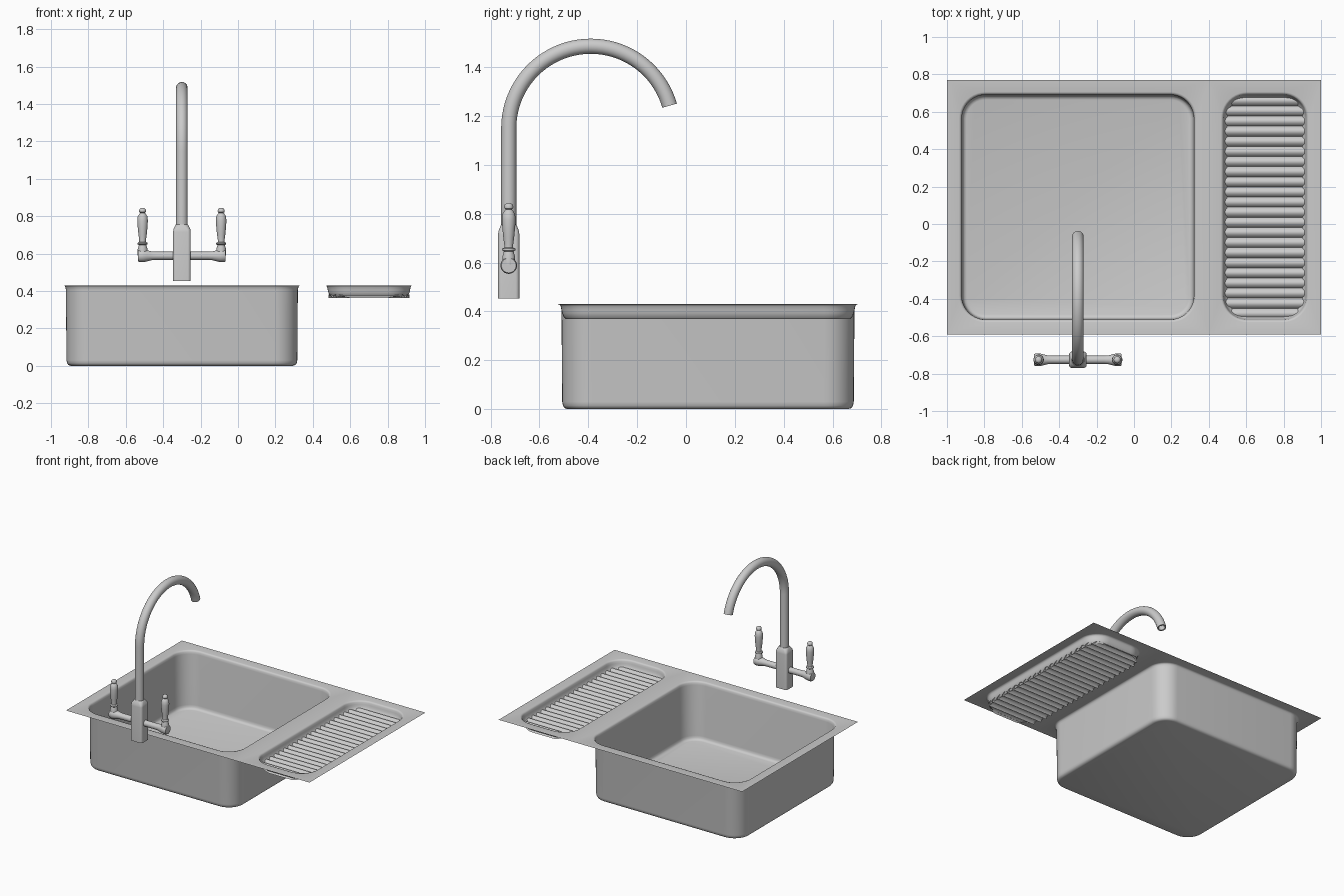
import bpy, bmesh, math
from mathutils import Matrix, Vector

if "Cube" in bpy.data.objects:
    bpy.data.objects.remove(bpy.data.objects["Cube"])


def make(name, bm, angle=50):
    bmesh.ops.remove_doubles(bm, verts=bm.verts, dist=0.0002)
    me = bpy.data.meshes.new(name)
    bm.to_mesh(me)
    bm.free()
    ob = bpy.data.objects.new(name, me)
    bpy.context.collection.objects.link(ob)
    bpy.ops.object.select_all(action='DESELECT')
    ob.select_set(True)
    bpy.context.view_layer.objects.active = ob
    bpy.ops.object.shade_smooth_by_angle(angle=math.radians(angle))
    return ob


def loft(name, rings, cap_start=False, cap_end=False, angle=50):
    """Skin a list of closed rings that all have the same point count."""
    bm = bmesh.new()
    loops = [[bm.verts.new(p) for p in r] for r in rings]
    n = len(rings[0])
    for a, b in zip(loops, loops[1:]):
        for i in range(n):
            j = (i + 1) % n
            bm.faces.new((a[i], a[j], b[j], b[i]))
    if cap_start:
        bm.faces.new(loops[0][::-1])
    if cap_end:
        bm.faces.new(loops[-1])
    return make(name, bm, angle)


def rounded_rect(cx, cy, hx, hy, r, z, seg=10):
    pts = []
    for k, (sx, sy) in enumerate(((1, 1), (-1, 1), (-1, -1), (1, -1))):
        for i in range(seg + 1):
            a = math.pi / 2 * (k + i / seg)
            pts.append((cx + sx * (hx - r) + r * math.cos(a),
                        cy + sy * (hy - r) + r * math.sin(a), z))
    return pts


def lathe(name, profile, matrix, seg=28):
    """Turn (radius, height) points round the local z axis."""
    rings = [[matrix @ Vector((r * math.cos(2 * math.pi * i / seg),
                               r * math.sin(2 * math.pi * i / seg), h))
              for i in range(seg)] for r, h in profile]
    return loft(name, rings, True, True, 40)


def recess(name, outer, cx, cy, hx, hy, r, profile, floor):
    """Flat rim panel that rolls over into a pressed basin."""
    x0, x1, y0, y1 = outer
    rim = [(x, y, TOP) for x, y in ((x1, y1), (x0, y1), (x0, y0), (x1, y0))
           for _ in range(11)]
    rings = [rim] + [rounded_rect(cx, cy, hx + o, hy + o, r + o, z)
                     for o, z in profile]
    return loft(name, rings, False, floor, 60)


TOP, CY, HY = 0.43, 0.09, 0.60

# Deep bowl with its half of the rim
recess("sink_bowl", (-1, 0.40, -0.59, 0.77), -0.30, CY, 0.62, HY, 0.125,
       [(0.016, TOP), (0.008, 0.428), (0.003, 0.42), (0, 0.405),
        (-0.003, 0.03), (-0.006, 0.014), (-0.013, 0.004), (-0.026, 0)], True)

# Shallow drainer tray with the other half of the rim
recess("drainer_tray", (0.40, 1, -0.59, 0.77), 0.70, CY, 0.22, HY, 0.125,
       [(0.016, TOP), (0.008, 0.428), (0.003, 0.42), (0, 0.405),
        (-0.003, 0.392), (-0.009, 0.378), (-0.018, 0.369)], False)

# Ribbed drainer floor, clipped to the tray's rounded outline
bm = bmesh.new()
ribs, steps, hx, r = 22, 10, 0.216, 0.12
hy = HY - 0.005
prev = None
for i in range(ribs * steps + 1):
    t = i / (ribs * steps)
    y = -hy + 2 * hy * t
    d = max(0, abs(y) - (hy - r))
    half = hx - r + math.sqrt(max(0, r * r - d * d))
    z = 0.362 + 0.02 * abs(math.sin(math.pi * ribs * t)) ** 0.8
    row = [bm.verts.new((0.70 + s * half, CY + y, z)) for s in (-1, 1)]
    if prev:
        bm.faces.new((prev[0], prev[1], row[1], row[0]))
    prev = row
make("drainer_ribs", bm)

# Tap body: rounded square column with a shouldered top
TX, TY = -0.30, -0.726
loft("tap_body", [rounded_rect(TX, TY, h, h * 0.93, c, z, 6) for h, c, z in
                  ((0.047, 0.016, 0.453), (0.047, 0.016, 0.715),
                   (0.045, 0.018, 0.73), (0.037, 0.026, 0.748),
                   (0.033, 0.029, 0.755))], True, True, 40)

# Swan-neck spout with an open, recessed mouth
R, ZC, END = 0.336, 1.15, math.radians(16)


def neck_ring(a, rad, seg=24):
    c = Vector((TX, TY + R + R * math.cos(a), ZC + R * math.sin(a)))
    out = Vector((0, math.cos(a), math.sin(a)))
    return [c + rad * (Vector((1, 0, 0)) * math.cos(2 * math.pi * i / seg)
                       - out * math.sin(2 * math.pi * i / seg))
            for i in range(seg)]


first = neck_ring(math.pi, 0.031)
rings = [[p - Vector((0, 0, ZC - 0.74)) for p in first]]
rings += [neck_ring(math.pi + (END - math.pi) * i / 40, 0.031) for i in range(41)]
rings += [neck_ring(END, 0.022), neck_ring(END + 0.12, 0.022)]
loft("spout", rings, True, True, 40)

# Crossbar with flared ends
half = [(0.022, 0.0), (0.022, 0.14), (0.024, 0.165), (0.030, 0.187),
        (0.034, 0.205), (0.034, 0.226), (0.030, 0.234)]
bar = [(r, -d) for r, d in half[:0:-1]] + half
lathe("crossbar", bar, Matrix.Translation((TX, TY, 0.588))
      @ Matrix.Rotation(math.pi / 2, 4, 'Y'))

# Turned lever handles
turned = [(0.026, 0.59), (0.026, 0.625), (0.021, 0.64), (0.020, 0.646),
          (0.027, 0.65), (0.027, 0.657), (0.018, 0.662), (0.018, 0.672),
          (0.022, 0.70), (0.026, 0.74), (0.028, 0.775), (0.026, 0.798),
          (0.018, 0.812), (0.012, 0.817), (0.018, 0.822), (0.019, 0.829),
          (0.016, 0.838), (0.008, 0.844)]
for side, s in (("left", -1), ("right", 1)):
    lathe(side + "_handle", turned, Matrix.Translation((TX + s * 0.21, TY, 0)))
